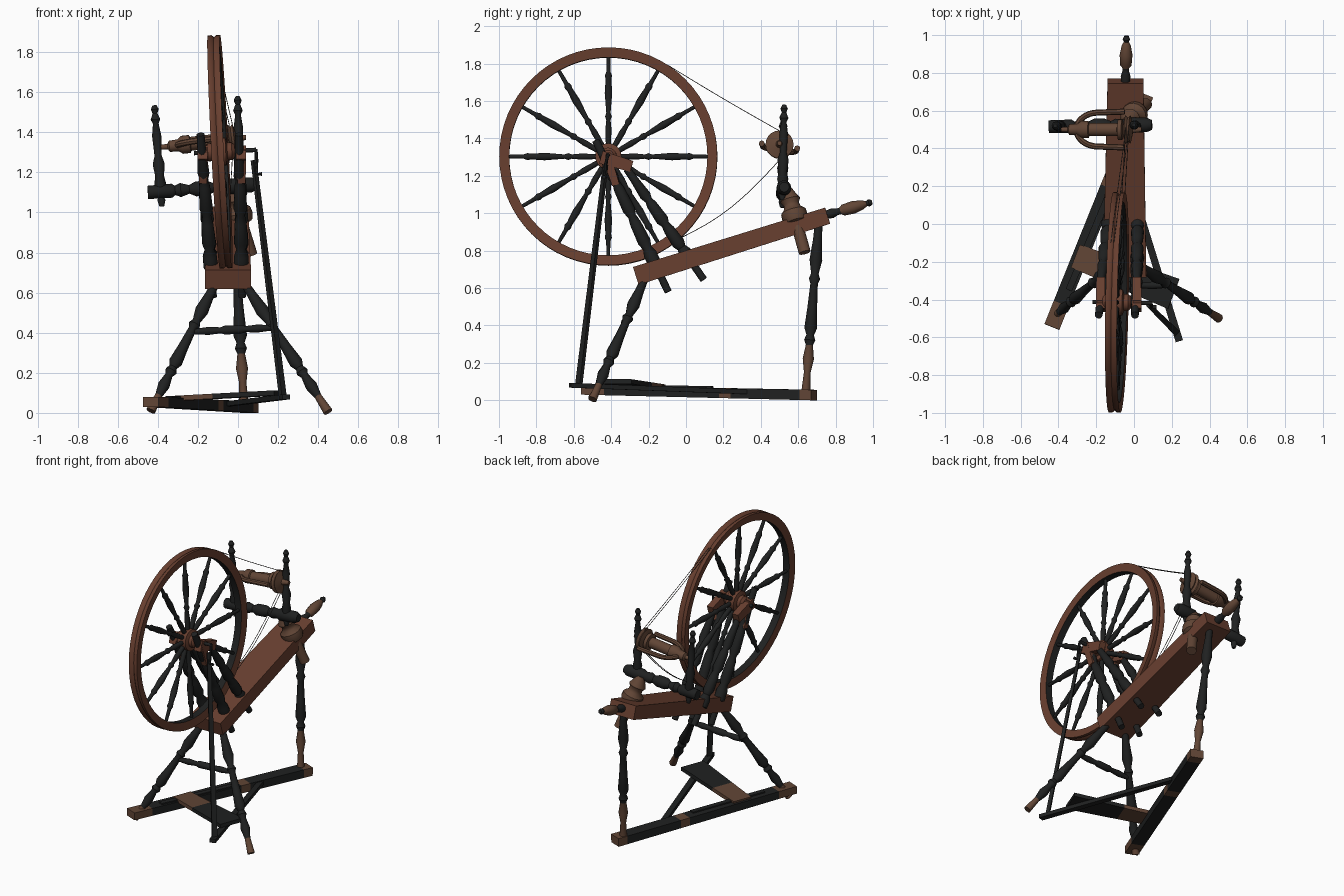
import bpy, bmesh, math
from mathutils import Vector as V, Matrix

cube = bpy.data.objects.get("Cube")
if cube:
    bpy.data.objects.remove(cube, do_unlink=True)


def material(name, rgb):
    m = bpy.data.materials.new(name)
    m.use_nodes = True
    m.diffuse_color = (*rgb, 1)
    m.node_tree.nodes["Principled BSDF"].inputs["Base Color"].default_value = (*rgb, 1)
    return m


RUST = material("rust_brown_wood", (0.14, 0.05, 0.029))
WORN = material("worn_brown_wood", (0.12, 0.06, 0.036))
DARK = material("dark_paint", (0.014, 0.015, 0.015))
THREAD = material("grey_thread", (0.06, 0.055, 0.05))


def frame(p0, direction):
    """Matrix with local z along direction and local x kept level."""
    z = V(direction).normalized()
    ref = V((0, 1, 0)) if abs(z.z) > 0.99 else V((0, 0, 1))
    x = z.cross(ref).normalized()
    y = z.cross(x)
    m = Matrix((x, y, z)).transposed().to_4x4()
    m.translation = V(p0)
    return m


def finish(bm, name, mats, smooth=True):
    bmesh.ops.recalc_face_normals(bm, faces=bm.faces)
    me = bpy.data.meshes.new(name)
    bm.to_mesh(me)
    bm.free()
    for m in mats:
        me.materials.append(m)
    ob = bpy.data.objects.new(name, me)
    bpy.context.collection.objects.link(ob)
    if smooth:
        bpy.ops.object.select_all(action='DESELECT')
        ob.select_set(True)
        bpy.context.view_layer.objects.active = ob
        bpy.ops.object.shade_smooth_by_angle(angle=math.radians(40))
    return ob


def loft(name, rings, mats, rule=None, closed=False, smooth=True):
    """Skin rings of points; rule(i) gives the material index of band i."""
    bm = bmesh.new()
    vs = [[bm.verts.new(p) for p in r] for r in rings]
    n = len(vs[0])
    for i in range(len(vs) if closed else len(vs) - 1):
        a, b = vs[i], vs[(i + 1) % len(vs)]
        for j in range(n):
            f = bm.faces.new((a[j], a[(j + 1) % n], b[(j + 1) % n], b[j]))
            f.material_index = rule(i) if rule else 0
    if not closed:
        for ring, i in ((vs[0], 0), (vs[-1], len(vs) - 2)):
            bm.faces.new(ring).material_index = rule(i) if rule else 0
    return finish(bm, name, mats, smooth)


def circle(m, r, h, n):
    return [m @ V((r * math.cos(k * math.tau / n), r * math.sin(k * math.tau / n), h))
            for k in range(n)]


def turned(name, p0, p1, profile, mats, rule=None, scale=1, n=12):
    """Lathe a list of (fraction along, radius) between two points."""
    p0, p1 = V(p0), V(p1)
    m, length = frame(p0, p1 - p0), (p1 - p0).length
    return loft(name, [circle(m, r * scale, t * length, n) for t, r in profile], mats, rule)


def beam(name, p0, p1, size0, size1, mats, cuts=1, rule=None):
    """Tapered rectangular timber between two points."""
    p0, p1 = V(p0), V(p1)
    m, length = frame(p0, p1 - p0), (p1 - p0).length
    rings = []
    for i in range(cuts + 1):
        t = i / cuts
        w, h = [(a + (b - a) * t) / 2 for a, b in zip(size0, size1)]
        rings.append([m @ V((x, y, t * length)) for x, y in ((-w, -h), (w, -h), (w, h), (-w, h))])
    return loft(name, rings, mats, rule, smooth=False)


def tube(name, points, r, mat, n=8):
    pts = [V(p) for p in points]
    rings = []
    for i, p in enumerate(pts):
        d = pts[min(i + 1, len(pts) - 1)] - pts[max(i - 1, 0)]
        rings.append(circle(frame(p, d), r, 0, n))
    return loft(name, rings, [mat])


# Shared turning profiles
LEG = [(0, .02), (.1, .024), (.22, .034), (.3, .02), (.33, .03), (.36, .02), (.5, .026),
       (.62, .034), (.66, .02), (.69, .03), (.72, .019), (.8, .03), (.88, .018), (1, .024)]
SPOKE = [(0, .014), (.2, .017), (.3, .012), (.34, .019), (.38, .012), (.6, .021),
         (.75, .016), (.79, .02), (.83, .012), (1, .01)]
UPRIGHT = [(0, .02), (.17, .02), (.18, .036), (.25, .036), (.29, .024), (.33, .035), (.45, .03),
           (.5, .022), (.54, .034), (.68, .028), (.72, .02), (.76, .03), (.9, .022), (1, .02)]
MAIDEN = [(0, .012), (.06, .02), (.1, .014), (.22, .03), (.3, .022), (.42, .03), (.5, .018),
          (.7, .023), (.82, .014), (.86, .024), (.92, .012), (.96, .02), (1, .01)]

# Wheel: leaning slightly, with a grooved rim and twelve spokes
centre = V((-.09, -.415, 1.303))
axis = V((1, -.021, .052)).normalized()
wheel = frame(centre, axis)
section = [(.583, -.031), (.583, -.012), (.573, 0), (.583, .012), (.583, .031),
           (.53, .024), (.53, -.024)]
loft("wheel_rim", [circle(wheel, r, h, 64) for r, h in section], [RUST, DARK],
     lambda i: int(i == 5), closed=True)
for k in range(12):
    a = k * math.tau / 12
    d = V((math.cos(a), math.sin(a), 0))
    turned(f"spoke_{k + 1}", wheel @ (d * .05), wheel @ (d * .535), SPOKE, [DARK], n=10)
turned("hub", centre - axis * .075, centre + axis * .075,
       [(0, .03), (.1, .045), (.25, .045), (.3, .07), (.7, .07), (.75, .045), (.9, .045), (1, .03)],
       [RUST], n=20)
turned("axle", centre - axis * .13, centre + axis * .18, [(0, .011), (1, .011)], [DARK])

# Bench plank and tail handle
beam("bench", (-.05, -.268, .665), (-.045, .757, .987), (.23, .1), (.19, .09), [RUST])
turned("handle", (-.045, .745, .99), (-.04, .995, 1.06),
       [(0, .022), (.15, .026), (.25, .018), (.32, .018), (.38, .03), (.6, .034), (.8, .024),
        (.88, .013), (.93, .02), (1, .012)], [DARK, WORN], lambda i: int(2 < i < 7))

# Uprights holding the axle, with a prop and a bearing arm on each side
for side, low, high in (("right", -.125, -.187), ("left", .02, .005)):
    turned(f"{side}_upright", (low, -.095, .58), (high, -.483, 1.39), UPRIGHT, [DARK])
    turned(f"{side}_prop", (low, .095, .645), (high + .01, -.315, 1.235), UPRIGHT, [DARK])
    beam(f"{side}_bearing_arm", (high + .01, -.455, 1.3), (high + .01, -.29, 1.25),
         (.05, .07), (.045, .06), [RUST])
    beam(f"{side}_bearing_cheek", (high + .013, -.43, 1.32), (high + .013, -.375, 1.15),
         (.045, .05), (.04, .04), [RUST])

# Legs and stretcher
foot = lambda i: int(i > 11)
turned("front_left_leg", (.03, -.22, .65), (.45, -.5, .005), LEG, [DARK, WORN], foot)
turned("front_right_leg", (-.11, -.22, .65), (-.435, -.5, .01), LEG, [DARK, WORN], foot)
turned("rear_leg", (-.02, .71, .95), (.03, .64, .04), LEG, [DARK, WORN], lambda i: int(i > 9))
turned("stretcher", (-.23, -.325, .405), (.18, -.325, .425),
       [(0, .012), (.2, .02), (.35, .015), (.4, .022), (.6, .022), (.65, .015), (.8, .02), (1, .012)],
       [DARK])

# Ground plank, worn through at its ends and in patches
beam("ground_plank", (-.435, -.545, .055), (.062, .685, .028), (.085, .05), (.085, .056),
     [DARK, WORN], 20, lambda i: int(i in (0, 1, 12, 19)))

# Treadle: two long bars and a foot board, worn near the plank
beam("treadle_bar", (.24, -.62, .08), (-.05, .32, .045), (.04, .025), (.035, .025), [DARK])
beam("treadle_axle", (-.345, -.35, .07), (-.14, .14, .06), (.035, .03), (.035, .03), [DARK])
beam("foot_board", (-.31, -.17, .072), (.21, -.37, .1), (.13, .025), (.17, .025),
     [DARK, WORN], 10, lambda i: int(i < 4))

# Crank and connecting rod
tip = centre + axis * .18
tube("crank", [tip - axis * .02, tip, tip + V((.002, -.01, -.05)), tip + V((0, -.02, -.12)),
               tip + V((.03, -.02, -.12))], .01, DARK)
beam("connecting_rod", (.078, -.43, 1.26), (.225, -.575, .07), (.024, .018), (.034, .022), [DARK])

# Tilted tension post with its collar
turned("tension_post", (.065, .635, .79), (-.04, .54, 1.13),
       [(0, .032), (.46, .032), (.48, .06), (.56, .07), (.64, .068), (.7, .045), (.76, .042),
        (.82, .055), (.9, .04), (1, .025)], [WORN], n=16)

# Cross bar and the two maidens
turned("cross_bar", (-.45, .515, 1.1), (.095, .525, 1.14),
       [(0, .034), (.22, .036), (.25, .024), (.3, .036), (.38, .022), (.44, .038), (.54, .038),
        (.6, .024), (.65, .036), (.72, .03), (.76, .04), (.95, .038), (1, .026)], [DARK], n=14)
turned("right_maiden", (-.38, .515, 1.03), (-.417, .52, 1.535), MAIDEN, [DARK])
turned("left_maiden", (.01, .515, 1.07), (-.002, .525, 1.58), MAIDEN, [DARK])

# Flyer: spindle, bobbin, whorl and U-shaped arms
turned("spindle_and_bobbin", (-.385, .5, 1.325), (.04, .5, 1.375),
       [(0, .012), (.08, .014), (.1, .028), (.2, .03), (.25, .045), (.34, .045), (.35, .035),
        (.7, .035), (.71, .055), (.76, .055), (.77, .03), (.8, .075), (.83, .062), (.86, .075),
        (.89, .02), (1, .012)], [WORN], n=20)
arms = []
for k in range(17):
    a = math.pi * (k / 16 - .5)
    arms.append((-.19 - .115 * math.cos(a), .5 + .09 * math.sin(a),
                 1.347 - .013 * math.sin(a) - .014 * math.cos(a)))
ends = [(-.05, y, 1.36 + dz) for y, dz in ((.405, .013), (.595, -.013))]
tube("flyer_arms", [ends[0], *arms, ends[1]], .016, WORN)

# Drive band running from wheel to whorl
whorl = V((-.035, .49, 1.365))


def on_rim(deg):
    a = math.radians(deg)
    return V((-.09 - .03 * math.sin(a), -.415 + .583 * math.cos(a), 1.303 + .583 * math.sin(a)))


for k, dx in enumerate((-.008, .008)):
    shift = V((dx, 0, 0))
    for label, deg, lift, sag in (("upper", 57, .07, .005), ("lower", -48, -.07, .05)):
        a, b = on_rim(deg) + shift, whorl + shift + V((0, .02, lift))
        tube(f"{label}_band_{k + 1}",
             [a.lerp(b, t / 8) - V((0, 0, sag * math.sin(math.pi * t / 8))) for t in range(9)],
             .002, THREAD, 5)
